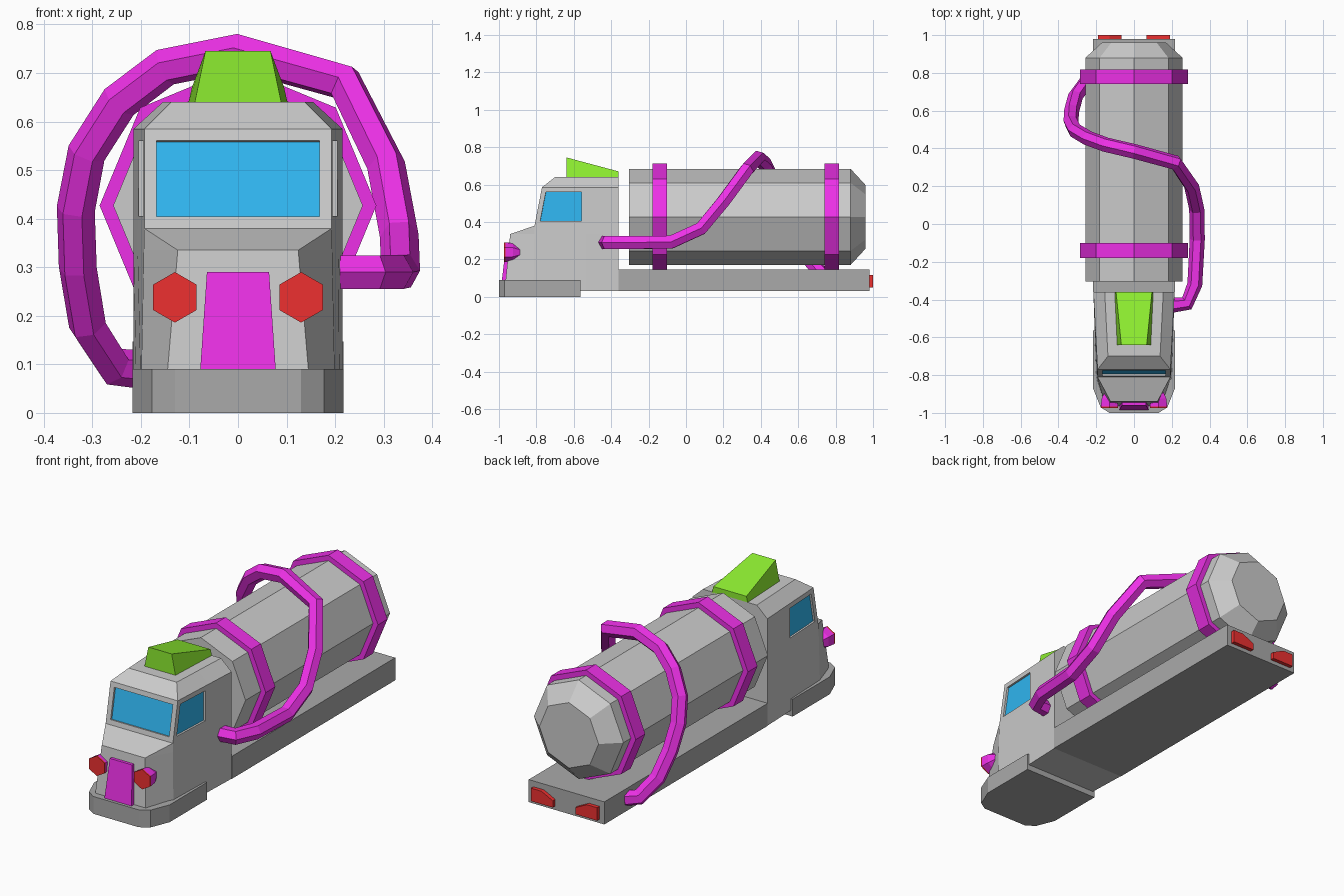
import bpy, bmesh
from math import sin, cos, tau

if "Cube" in bpy.data.objects:
    bpy.data.objects.remove(bpy.data.objects["Cube"])


def material(name, rgb):
    m = bpy.data.materials.new(name)
    m.diffuse_color = (*rgb, 1)
    m.use_nodes = True
    m.node_tree.nodes["Principled BSDF"].inputs["Base Color"].default_value = m.diffuse_color
    return m


DARK = material("dark_grey", (0.4, 0.4, 0.4))
PURPLE = material("purple", (0.85, 0.03, 0.8))
GREEN = material("green", (0.27, 0.85, 0.03))
BLUE = material("blue", (0.03, 0.48, 0.9))
RED = material("red", (0.85, 0.03, 0.03))


def finish(name, bm, mats):
    mesh = bpy.data.meshes.new(name)
    bm.to_mesh(mesh)
    bm.free()
    for m in mats:
        mesh.materials.append(m)
    ob = bpy.data.objects.new(name, mesh)
    bpy.context.collection.objects.link(ob)
    return ob


def loft_bm(rings, cap=True):
    """Skin a stack of closed rings that share a point count."""
    bm = bmesh.new()
    rows = [[bm.verts.new(p) for p in ring] for ring in rings]
    n = len(rows[0])
    for a, b in zip(rows, rows[1:]):
        for i in range(n):
            j = (i + 1) % n
            bm.faces.new((a[i], a[j], b[j], b[i]))
    if cap:
        bm.faces.new(rows[0])
        bm.faces.new(rows[-1])
    bmesh.ops.remove_doubles(bm, verts=bm.verts[:], dist=1e-4)
    bmesh.ops.recalc_face_normals(bm, faces=bm.faces[:])
    return bm


def loft(name, rings, mat=None, cap=True):
    return finish(name, loft_bm(rings, cap), [mat] if mat else [])


def turned(name, sides, profile, cx, cz, mat=None, cap=True):
    """Polygonal barrel along y from (y, radius) pairs, one corner on top."""
    rings = [[(cx + r * sin(tau * i / sides), y, cz + r * cos(tau * i / sides))
              for i in range(sides)] for y, r in profile]
    return loft(name, rings, mat, cap)


def mirrored(half):
    return half + [(-x, y) for x, y in reversed(half)]


# Cab: horizontal sections (z, back half width, side corner, front corner)
levels = [(0.03, 0.215, (0.200, -0.815), (0.150, -0.970)),
          (0.335, 0.215, (0.194, -0.811), (0.124, -0.940)),
          (0.38, 0.215, (0.193, -0.810), (0.193, -0.810)),
          (0.585, 0.215, (0.193, -0.770), (0.193, -0.770)),
          (0.64, 0.155, (0.138, -0.700), (0.138, -0.700))]
rings = []
for z, xb, s, f in levels:
    t = (0.535 - 0.36) / (-s[1] - 0.36)
    half = [(xb, -0.36), (xb + (s[0] - xb) * t, -0.535), s, f]
    rings.append([(x, y, z) for x, y in mirrored(half)])
bm = loft_bm(rings)

# Recessed windscreen and side windows
windows = []
for f in bm.faces:
    c = f.calc_center_median()
    if 0.45 < c.z < 0.52 and c.y < -0.6:
        windows.append(f)
bmesh.ops.inset_individual(bm, faces=windows, thickness=0.025, use_even_offset=True)
bmesh.ops.inset_individual(bm, faces=windows, thickness=0.0005, depth=-0.01,
                           use_even_offset=True)
for f in windows:
    f.material_index = 1
finish("cab", bm, [material("light_grey", (0.8, 0.8, 0.8)), BLUE])

# Front bumper and chassis
plan = mirrored([(0.217, -0.565), (0.217, -0.87), (0.177, -0.97), (0.13, -1.0)])
loft("bumper", [[(x, y, z) for x, y in plan] for z in (0.0, 0.09)], DARK)
deck = mirrored([(0.217, -0.36), (0.217, 0.98)])
loft("chassis", [[(x, y, z) for x, y in deck] for z in (0.03, 0.147)], DARK)

# Tank with tapered rear end, and its two straps
turned("tank", 8, [(-0.305, 0.257), (0.88, 0.257), (0.96, 0.17)], 0, 0.427)
for label, y in (("front", -0.14), ("rear", 0.78)):
    turned(label + "_strap", 8, [(y - 0.039, 0.25), (y - 0.039, 0.285),
                                 (y + 0.039, 0.285), (y + 0.039, 0.25)],
           0, 0.427, PURPLE, cap=False)

# Grille plate following the sloping nose
loft("grille", [[(-w, y, z), (w, y, z), (w, y + 0.04, z), (-w, y + 0.04, z)]
                for z, w, y in ((0.085, 0.078, -0.985), (0.29, 0.064, -0.96))], PURPLE)

# Roof wind deflector
loft("roof_deflector", [
    [(-0.09, -0.64, 0.635), (0.09, -0.64, 0.635), (0.067, -0.64, 0.745), (-0.067, -0.64, 0.745)],
    [(-0.103, -0.36, 0.635), (0.103, -0.36, 0.635), (0.095, -0.36, 0.67), (-0.095, -0.36, 0.67)],
], GREEN)

# Headlights and tail lights on both sides
tail = [(0.19, 0.05), (0.19, 0.117), (0.13, 0.117), (0.065, 0.085), (0.065, 0.05)]
for label, s in (("right", 1), ("left", -1)):
    turned(label + "_headlight_housing", 6,
           [(-0.965, 0.052), (-0.925, 0.048), (-0.88, 0.024)], s * 0.13, 0.238, PURPLE)
    turned(label + "_headlight", 6, [(-0.973, 0.052), (-0.965, 0.052)],
           s * 0.13, 0.238, RED)
    loft(label + "_tail_light", [[(s * x, y, z) for x, z in tail] for y in (0.975, 1.0)], RED)

# Hose wrapped over the tank from the cab side to the rear chassis
path = [(0.20, -0.43, 0.29), (0.28, -0.42, 0.29), (0.322, -0.32, 0.29),
        (0.335, -0.08, 0.292), (0.332, 0.08, 0.365), (0.305, 0.20, 0.51),
        (0.22, 0.325, 0.68), (0.0, 0.385, 0.742), (-0.15, 0.42, 0.712),
        (-0.245, 0.455, 0.64), (-0.312, 0.495, 0.535), (-0.334, 0.54, 0.42),
        (-0.33, 0.60, 0.30), (-0.31, 0.675, 0.18), (-0.255, 0.75, 0.095),
        (-0.20, 0.79, 0.09)]
curve = bpy.data.curves.new("hose", 'CURVE')
curve.dimensions = '3D'
curve.bevel_depth = 0.04
curve.bevel_resolution = 1
curve.use_fill_caps = True
spline = curve.splines.new('POLY')
spline.points.add(len(path) - 1)
for p, co in zip(spline.points, path):
    p.co = (*co, 1)
spline.use_smooth = False
curve.materials.append(PURPLE)
bpy.context.collection.objects.link(bpy.data.objects.new("hose", curve))
